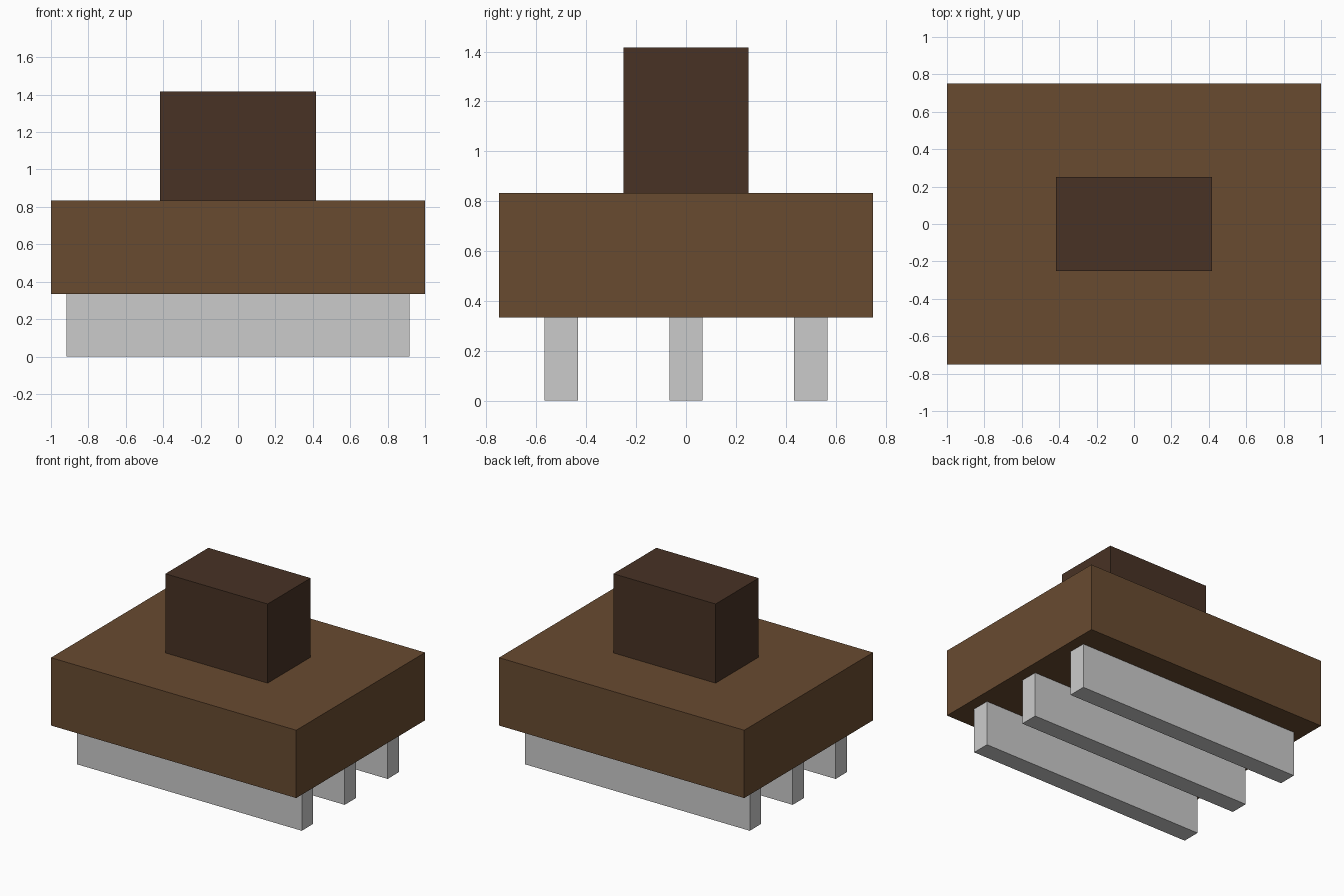
import bpy

if "Cube" in bpy.data.objects:
    bpy.data.objects.remove(bpy.data.objects["Cube"])


def material(name, rgb):
    mat = bpy.data.materials.new(name)
    mat.diffuse_color = (*rgb, 1.0)
    mat.use_nodes = True
    mat.node_tree.nodes["Principled BSDF"].inputs["Base Color"].default_value = mat.diffuse_color
    return mat


def box(name, size, y, z_bottom, mat=None):
    """Box centred on x = 0, resting on z_bottom."""
    bpy.ops.mesh.primitive_cube_add(size=1, location=(0, y, z_bottom + size[2] / 2))
    obj = bpy.context.object
    obj.name = name
    obj.scale = size
    bpy.ops.object.transform_apply(location=False, rotation=False, scale=True)
    if mat:
        obj.data.materials.append(mat)
    return obj


U = 1 / 12  # design grid: the body is 24 units long

brown = material("brown", (0.14, 0.07, 0.03))
dark_brown = material("dark_brown", (0.065, 0.032, 0.018))

# Three parallel runners under the body
for name, y in (("front_runner", -6 * U), ("middle_runner", 0), ("back_runner", 6 * U)):
    box(name, (22 * U, 1.6 * U, 4 * U), y, 0)

# Main body slab
box("body", (24 * U, 18 * U, 6 * U), 0, 4 * U, brown)

# Block on top
box("top_block", (10 * U, 6 * U, 7 * U), 0, 10 * U, dark_brown)
